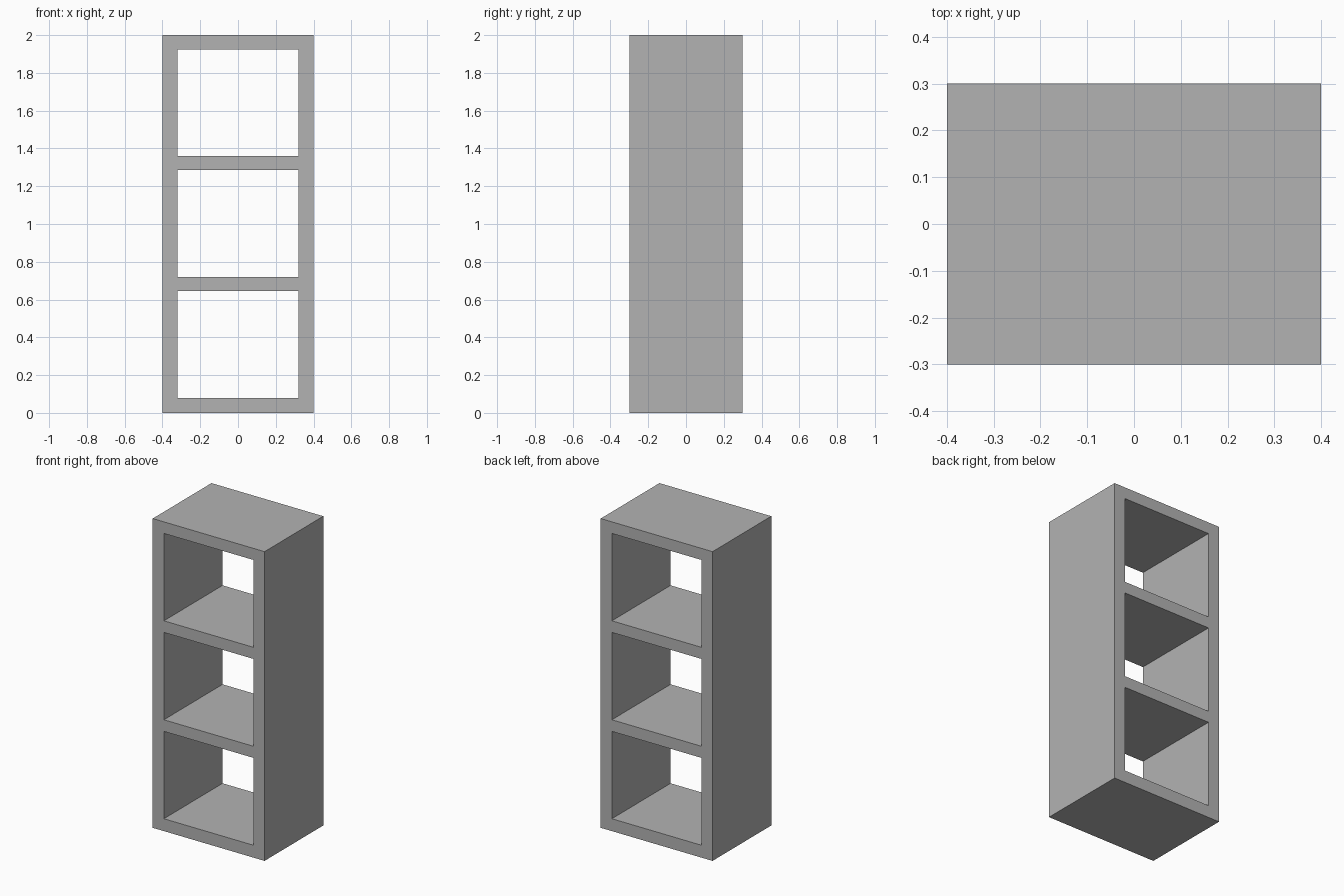
import bpy
import bmesh

if "Cube" in bpy.data.objects:
    bpy.data.objects.remove(bpy.data.objects["Cube"], do_unlink=True)

# Overall size and board spacing
HALF_WIDTH, DEPTH, HEIGHT = 0.4, 0.6, 2.0
BOARD, PITCH, OPENING, BAYS = 0.08, 0.64, 0.565, 3

# Single flat colour
grey = bpy.data.materials.new("plain grey")
grey.use_nodes = True
colour = (0.45, 0.45, 0.45, 1)
grey.diffuse_color = colour
grey.node_tree.nodes["Principled BSDF"].inputs["Base Color"].default_value = colour

# Lines dividing the front into boards and openings
inner = HALF_WIDTH - BOARD
xs = [-HALF_WIDTH, -inner, inner, HALF_WIDTH]
zs = [0]
for bay in range(BAYS):
    bottom = BOARD + bay * PITCH
    zs += [bottom, bottom + OPENING]
zs.append(HEIGHT)

# Front face of the frame, leaving the openings empty
bm = bmesh.new()
verts = [[bm.verts.new((x, -DEPTH / 2, z)) for x in xs] for z in zs]
for row in range(len(zs) - 1):
    for col in range(len(xs) - 1):
        if col == 1 and row % 2 == 1:
            continue
        low, high = verts[row], verts[row + 1]
        bm.faces.new((low[col], low[col + 1], high[col + 1], high[col]))

# Extrude through the full depth, open front to back
result = bmesh.ops.extrude_face_region(bm, geom=bm.faces[:], use_keep_orig=True)
back = [v for v in result["geom"] if isinstance(v, bmesh.types.BMVert)]
bmesh.ops.translate(bm, verts=back, vec=(0, DEPTH, 0))
bmesh.ops.recalc_face_normals(bm, faces=bm.faces[:])

mesh = bpy.data.meshes.new("shelf_frame")
bm.to_mesh(mesh)
bm.free()
mesh.materials.append(grey)
shelf = bpy.data.objects.new("shelf_frame", mesh)
bpy.context.collection.objects.link(shelf)
